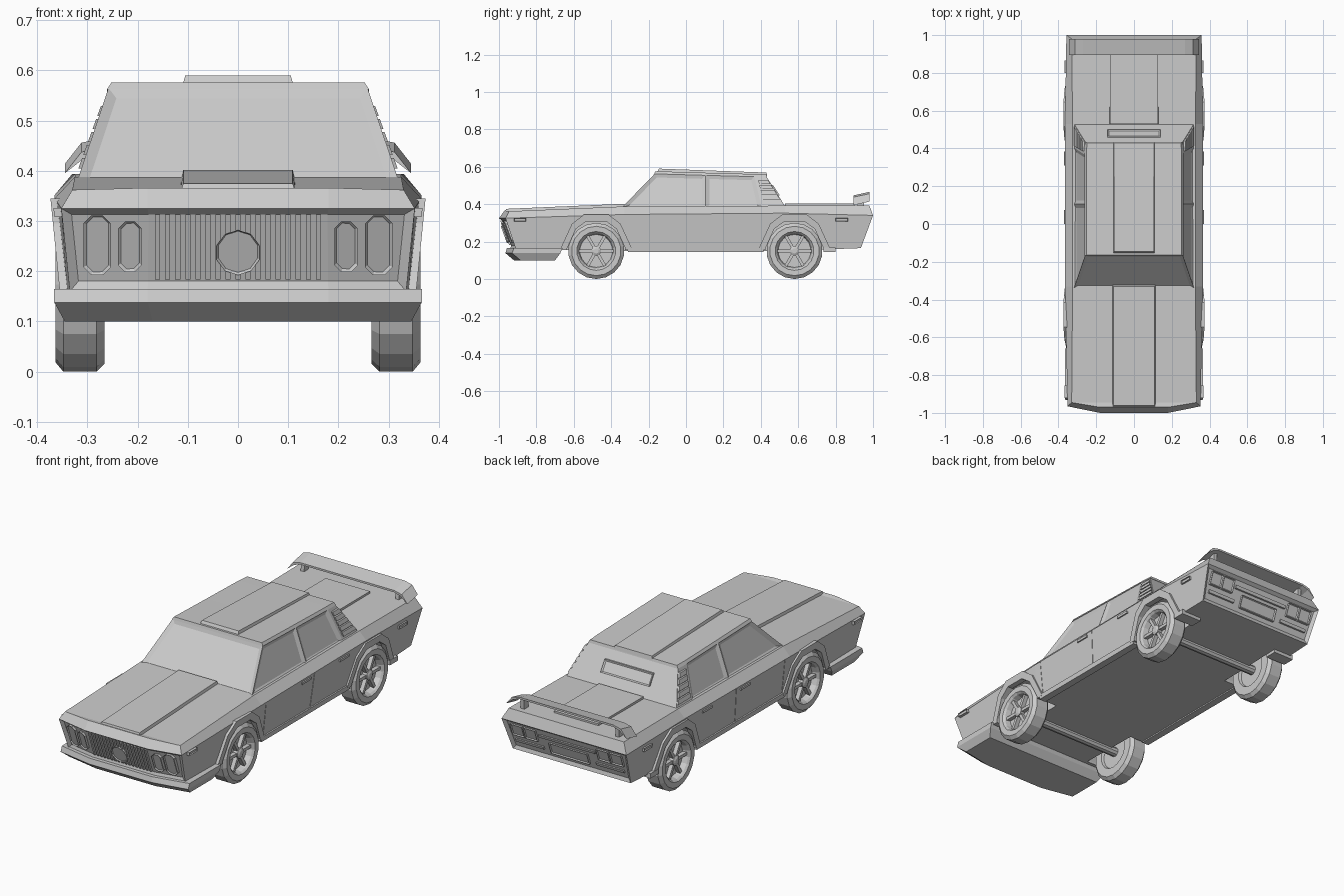
import bpy, bmesh
from math import sin, cos, pi
from mathutils import Matrix, Vector

if "Cube" in bpy.data.objects:
    bpy.data.objects.remove(bpy.data.objects["Cube"])


def finish(name, bm):
    bmesh.ops.recalc_face_normals(bm, faces=bm.faces)
    me = bpy.data.meshes.new(name)
    bm.to_mesh(me)
    bm.free()
    ob = bpy.data.objects.new(name, me)
    bpy.context.collection.objects.link(ob)
    return ob


def shell(levels):
    """Symmetric loft: each level is the right half outline, front to rear."""
    bm = bmesh.new()
    R = [[bm.verts.new(p) for p in lv] for lv in levels]
    L = [[bm.verts.new((-p[0], p[1], p[2])) for p in lv] for lv in levels]
    n = len(levels[0])
    for a in range(len(levels) - 1):
        b = a + 1
        for S in (R, L):
            for i in range(n - 1):
                bm.faces.new((S[a][i], S[a][i + 1], S[b][i + 1], S[b][i]))
        for i in (0, n - 1):
            bm.faces.new((L[a][i], R[a][i], R[b][i], L[b][i]))
    for k in (0, -1):
        for i in range(n - 1):
            bm.faces.new((R[k][i], R[k][i + 1], L[k][i + 1], L[k][i]))
    bmesh.ops.recalc_face_normals(bm, faces=bm.faces)
    return bm


def plate(name, pts, surf, lo, hi, mirror=False, inset=0):
    """2D outline laid on a surface and thickened from lo to hi offset."""
    bm = bmesh.new()
    for s in ((1, -1) if mirror else (1,)):
        A, B = [[bm.verts.new(Vector(surf(u, v, o)) * Vector((1, 1, 1)).length / 3 ** 0.5)
                 for u, v in pts] for o in (lo, hi)]
        if s < 0:
            for w in A + B:
                w.co.x *= -1
        n = len(pts)
        bm.faces.new(A[::-1])
        top = bm.faces.new(B)
        for i in range(n):
            j = (i + 1) % n
            bm.faces.new((A[i], A[j], B[j], B[i]))
        if inset:
            bmesh.ops.recalc_face_normals(bm, faces=bm.faces)
            bmesh.ops.inset_individual(bm, faces=[top], thickness=inset, depth=-0.005)
    return finish(name, bm)


def rect(u0, u1, v0, v1):
    return [(u0, v0), (u1, v0), (u1, v1), (u0, v1)]


def octagon(u0, u1, v0, v1, c):
    return [(u0 + c, v0), (u1 - c, v0), (u1, v0 + c), (u1, v1 - c),
            (u1 - c, v1), (u0 + c, v1), (u0, v1 - c), (u0, v0 + c)]


# Reference surfaces of the car
side = lambda y, z, o: (0.345 + 0.1 * (z - 0.15) + o, y, z)
pillar = lambda y, z, o: (0.32 - 0.36 * (z - 0.385) + o, y, z)
front = lambda x, z, o: (x, -0.94 - 0.364 * (z - 0.16) + max(0, abs(x) - 0.18) * 0.2 - o, z)
rear = lambda x, z, o: (x, 0.935 + 0.371 * (z - 0.165) + o, z)
backlight = lambda x, z, o: (x, 0.535 - 0.644 * (z - 0.385) + o, z)
across = lambda y, z, o: (o, y, z)

# Main body with recessed nose and tail panels
bm = shell([
    [(.18, -.94, .16), (.335, -.91, .16), (.345, -.33, .15), (.345, .53, .15), (.338, .935, .165)],
    [(.18, -1, .325), (.352, -.965, .325), (.365, -.33, .345), (.365, .53, .352), (.358, 1, .34)],
    [(.18, -.97, .366), (.33, -.945, .362), (.325, -.33, .388), (.325, .53, .392), (.33, .98, .394)]])
for sgn in (-1, 1):
    fs = [f for f in bm.faces if f.normal.y * sgn > 0.7 and f.calc_center_median().z < .3]
    bmesh.ops.inset_region(bm, faces=fs, thickness=.017, depth=-.012, use_even_offset=True)
body = finish("body", bm)

# Wheel wells and flared arches
well = [(-.172, .08), (-.165, .165), (-.112, .27), (-.055, .312),
        (.055, .312), (.112, .27), (.165, .165), (.172, .08)]
outer = [(.185, .155), (.19, .165), (.13, .295), (.065, .345),
         (-.065, .345), (-.13, .295), (-.19, .165), (-.185, .155)]
inner = [(-.155, .155), (-.155, .165), (-.108, .268), (-.053, .308),
         (.053, .308), (.108, .268), (.155, .165), (.155, .155)]
for tag, wy in (("front", -.48), ("rear", .58)):
    cut = plate(tag + "_well_cutter", [(wy + y, z) for y, z in well], across, .24, .5, True)
    cut.hide_render = True
    cut.display_type = 'WIRE'
    m = body.modifiers.new(tag + "_wells", 'BOOLEAN')
    m.object, m.operation, m.solver = cut, 'DIFFERENCE', 'EXACT'
    plate(tag + "_arch", [(wy + y, z) for y, z in outer + inner], side, -.02, .009, True)

# Cabin with inset windows, plus roof slab
base = [(.32, -.345, .38), (.32, .105, .38), (.32, .405, .38), (.32, .535, .38)]
eave = [(.258, -.165, .565), (.258, .105, .557), (.258, .365, .55), (.255, .43, .548)]
bm = shell([base, eave])
glass = [f for f in bm.faces if abs(f.normal.z) < .8
         and (f.normal.y < -.5 or (abs(f.normal.x) > .5 and f.calc_center_median().y < .35))]
bmesh.ops.inset_individual(bm, faces=glass, thickness=.02, depth=-.009, use_even_offset=True)
finish("cabin", bm)
finish("roof", shell([[(x + .003, y + (-.004 if y < 0 else .004), z - .003) for x, y, z in eave],
                      [(x - .006, y, z + .011) for x, y, z in eave]]))

# Raised centre stripes on roof, hood and boot
finish("roof_bulge", shell([[(.112, -.158, .565), (.112, .434, .55)],
                            [(.105, -.145, .59), (.105, .43, .569)]]))
finish("hood_bulge", shell([[(.115, -.968, .355), (.115, -.32, .38)],
                            [(.109, -.962, .375), (.109, -.33, .402)]]))
finish("boot_bulge", shell([[(.13, .53, .38), (.13, .90, .38)],
                            [(.127, .53, .403), (.127, .90, .403)]]))

# Rear window slot and pillar louvres
plate("rear_window", rect(-.14, .14, .447, .502), backlight, -.01, .006, inset=.01)
for k in range(5):
    z0, z1 = .405 + .026 * k, .425 + .026 * k
    ya = lambda z: .418 - .22 * (z - .385)
    yb = lambda z: .528 - .62 * (z - .385)
    plate("pillar_louvre", [(ya(z0), z0), (yb(z0), z0), (yb(z1), z1), (ya(z1), z1)],
          pillar, -.01, .005, True)

# Front bumper and chin spoiler
finish("front_bumper", shell([
    [(.17, -.92, .1), (.345, -.885, .1), (.345, -.70, .1)],
    [(.18, -.965, .138), (.366, -.93, .138), (.366, -.672, .138)],
    [(.18, -.958, .165), (.366, -.92, .165), (.366, -.66, .165)]]))

# Grille slats, round centre disc and headlamps
for k in range(-8, 9):
    plate("grille_slat", rect(k * .02 - .005, k * .02 + .005, .183, .313), front, -.016, -.002)
plate("grille_disc", [(.045 * cos(pi * (k + .5) / 5), .237 + .045 * sin(pi * (k + .5) / 5))
                      for k in range(10)], front, -.012, .006, inset=.004)
plate("outer_headlamp", octagon(.253, .308, .192, .311, .016), front, -.016, .002, True, .006)
plate("inner_headlamp", octagon(.192, .239, .198, .299, .014), front, -.016, .002, True, .006)

# Tail lamps, number plate recess and rear trim
for u in (.175, .25):
    plate("tail_lamp", rect(u, u + .068, .255, .318), rear, -.016, -.001, True, .007)
plate("rear_plate", rect(-.11, .11, .205, .265), rear, -.016, -.002, inset=.008)
plate("tail_trim", rect(-.16, .16, .285, .3), rear, -.016, -.003)
plate("tail_slot", rect(.15, .31, .215, .23), rear, -.016, -.003, True)

# Side details: sills, seams, handles, marker lamps, rear flaps
plate("sill", rect(-.31, .415, .143, .168), side, -.03, .008, True)
plate("door_seam", [(.092, .165), (.097, .165), (.11, .345), (.105, .345)], side, -.01, .002, True)
plate("fender_seam", rect(-.292, -.288, .17, .345), side, -.01, .002, True)
for y in (.0, .31):
    plate("door_handle", rect(y, y + .075, .326, .338), side, -.01, .007, True)
for y in (-.92, .80):
    plate("marker_lamp", rect(y, y + .065, .308, .326), side, -.015, .005, True, .003)
plate("rear_flap", rect(.735, .80, .143, .168), across, .24, .357, True)

# Rear wing on posts
wing_half = [(.345, .395), (.312, .437), (.27, .447)]
under_half = [(.27, .437), (.305, .426)]
flip = lambda pts: [(-x, z) for x, z in reversed(pts)]
plate("rear_wing", wing_half + flip(wing_half) + flip(under_half) + under_half,
      lambda x, z, o: (x, o, z + (o - .895) * .22), .895, .98)
plate("wing_post", [(.915, .385), (.95, .385), (.955, .45), (.92, .445)], across, .262, .282, True)


def lathe(bm, prof, s, y, n=18):
    """Revolve (radius, x) points around the axle line."""
    rings = [[bm.verts.new((s * x, y + r * cos(2 * pi * (i + .5) / n), .15 + r * sin(2 * pi * (i + .5) / n)))
              for i in range(n)] for r, x in prof]
    for a, b in zip(rings, rings[1:]):
        for i in range(n):
            j = (i + 1) % n
            bm.faces.new((a[i], a[j], b[j], b[i]))
    bm.faces.new(rings[0])
    bm.faces.new(rings[-1])


# Wheels with six-spoke rims, and axles
for tag, wy in (("front", -.48), ("rear", .58)):
    for s in (-1, 1):
        bm = bmesh.new()
        lathe(bm, [(.088, .325), (.095, .352), (.104, .362), (.132, .363), (.15, .348),
                   (.15, .282), (.134, .266), (.09, .266), (.085, .28)], s, wy)
        lathe(bm, [(.026, .32), (.026, .35), (.014, .356)], s, wy, 10)
        for k in range(6):
            rot = Matrix.Translation((s * .335, wy, .15)) @ Matrix.Rotation(k * pi / 3, 4, 'X')
            bmesh.ops.create_cube(bm, size=1, matrix=rot @ Matrix.Translation((0, .057, 0))
                                  @ Matrix.Diagonal((.022, .075, .016, 1)))
        finish(tag + "_wheel", bm)
    bm = bmesh.new()
    lathe(bm, [(.024, -.28), (.024, .28)], 1, wy, 10)
    finish(tag + "_axle", bm)
